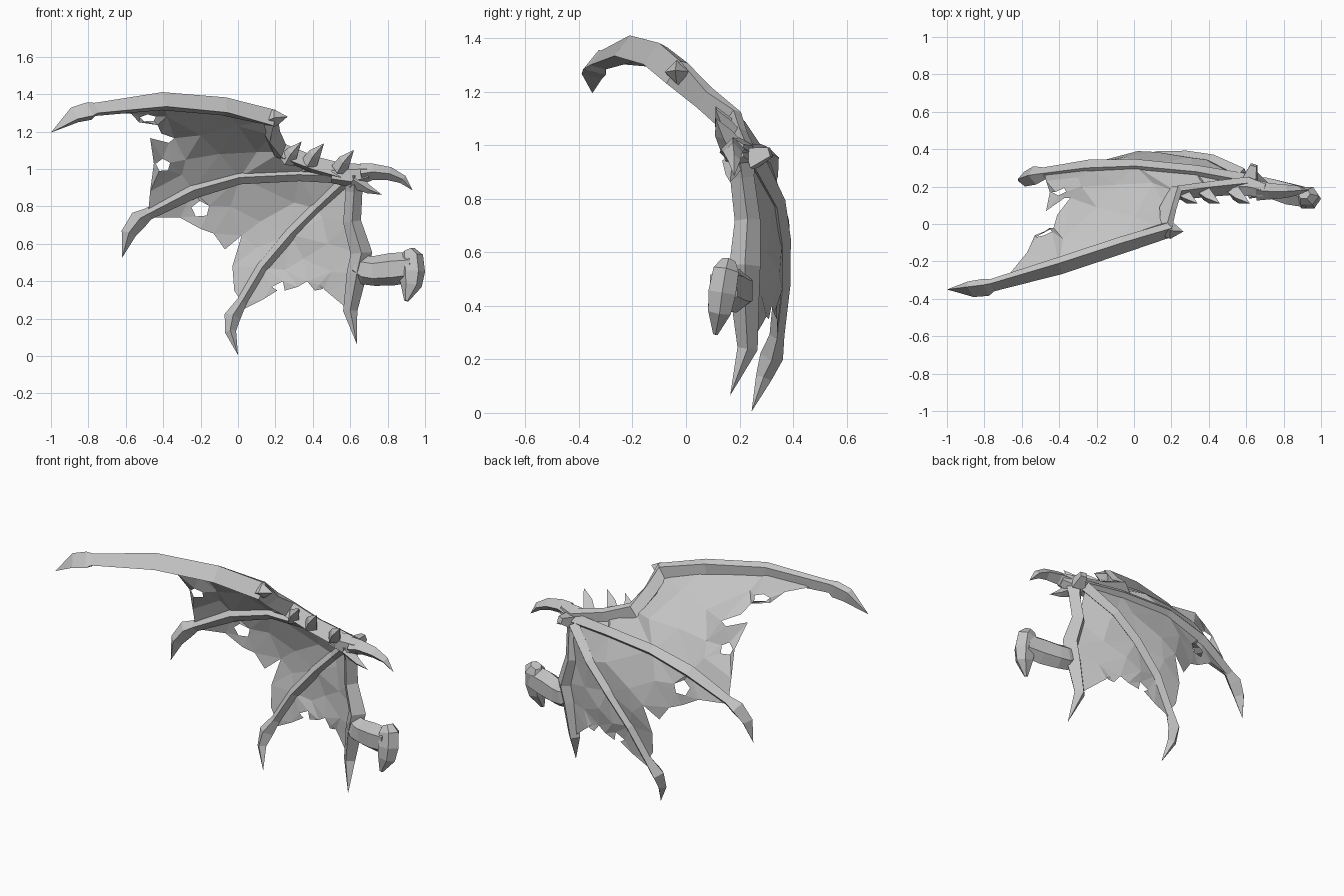
import bpy
import bmesh
import math
from mathutils import Vector
from mathutils.geometry import delaunay_2d_cdt

old = bpy.data.objects.get("Cube")
if old:
    bpy.data.objects.remove(old, do_unlink=True)

grey = bpy.data.materials.new("plain_grey")
grey.use_nodes = True
colour = (0.55, 0.55, 0.55, 1)
grey.diffuse_color = colour
grey.node_tree.nodes["Principled BSDF"].inputs["Base Color"].default_value = colour

DIAMOND = (0, 90, 180, 270)
HEXAGON = (0, 60, 120, 180, 240, 300)
WEDGE = (65, 190, 230, 320)  # broad face tilted up and forward, thin top edge


def finish(bm, name):
    mesh = bpy.data.meshes.new(name)
    bm.to_mesh(mesh)
    bm.free()
    mesh.materials.append(grey)
    obj = bpy.data.objects.new(name, mesh)
    bpy.context.scene.collection.objects.link(obj)
    return obj


def bone(name, sections, depth=1.0, corners=DIAMOND):
    """Faceted tube along sections of (x, y, z, radius); radius 0 makes a tip."""
    bm = bmesh.new()
    points = [Vector(s[:3]) for s in sections]
    sides = len(corners)
    rings = []
    for i, section in enumerate(sections):
        before = points[max(i - 1, 0)]
        after = points[min(i + 1, len(points) - 1)]
        along = (after - before).normalized()
        across = along.cross(Vector((0, 1, 0))).normalized()
        out = along.cross(across)
        ring = []
        for corner in corners:
            a = math.radians(corner)
            offset = across * math.cos(a) + out * math.sin(a) * depth
            ring.append(bm.verts.new(points[i] + offset * section[3]))
        rings.append(ring)
    for low, high in zip(rings, rings[1:]):
        for k in range(sides):
            n = (k + 1) % sides
            bm.faces.new((low[k], low[n], high[n], high[k]))
    bm.faces.new(rings[0])
    bm.faces.new(rings[-1])
    bmesh.ops.remove_doubles(bm, verts=bm.verts, dist=0.0005)
    bmesh.ops.recalc_face_normals(bm, faces=bm.faces)
    return finish(bm, name)


def inside(p, loops):
    """Even-odd test, so loops inside the outline become holes."""
    odd = False
    for loop in loops:
        for a, b in zip(loop, loop[1:] + loop[:1]):
            if (a.y > p.y) != (b.y > p.y):
                if p.x < a.x + (b.x - a.x) * (p.y - a.y) / (b.y - a.y):
                    odd = not odd
    return odd


def membrane(name, outline, folds, holes=()):
    """Triangulated skin between bones; holes are (x, z, width, height)."""
    known = [Vector(p[:3]) for p in outline + folds]
    loops = [[Vector((p[0], p[2])) for p in outline]]
    for x, z, w, h in holes:
        ring = []
        for k in range(5):
            a = math.tau * k / 5 + 0.4
            ring.append(Vector((x + w * math.cos(a), z + h * math.sin(a))))
        loops.append(ring)

    def depth_at(p):
        total = weight = 0
        for q in known:
            d = (Vector((q.x, q.z)) - p).length
            if d < 0.001:
                return q.y
            total += q.y / d ** 3
            weight += 1 / d ** 3
        return total / weight

    flat, edges = [], []
    for loop in loops:
        start, n = len(flat), len(loop)
        flat += loop
        edges += [(start + k, start + (k + 1) % n) for k in range(n)]
    flat += [Vector((p[0], p[2])) for p in folds]
    result = delaunay_2d_cdt(flat, edges, [], 0, 0.0001)
    bm = bmesh.new()
    verts = [bm.verts.new((p.x, depth_at(p), p.y)) for p in result[0]]
    for face in result[2]:
        centre = sum((result[0][i] for i in face), Vector((0, 0))) / len(face)
        if inside(centre, loops):
            bm.faces.new([verts[i] for i in face])
    loose = [v for v in bm.verts if not v.link_faces]
    bmesh.ops.delete(bm, geom=loose, context="VERTS")
    bmesh.ops.recalc_face_normals(bm, faces=bm.faces)
    return finish(bm, name)


# Long fingers, from wrist to claw
upper_finger = [
    (.6, .21, .965, .055), (.4, .19, 1.02, .05), (.23, .17, 1.09, .05),
    (.18, .07, 1.18, .05), (.18, -.03, 1.265, .056), (-.07, -.11, 1.328, .056),
    (-.4, -.22, 1.357, .055), (-.76, -.325, 1.315, .04), (-.79, -.335, 1.305, .055),
    (-.87, -.345, 1.285, .05), (-1, -.35, 1.195, 0)]
middle_finger = [
    (.6, .23, .96, .04), (.33, .28, .97, .035), (.01, .31, .955, .037),
    (-.24, .3, .885, .044), (-.48, .27, .76, .033), (-.53, .26, .73, .05),
    (-.585, .24, .655, .04), (-.62, .23, .525, 0)]
lower_finger = [
    (.58, .26, .94, .04), (.42, .34, .79, .032), (.28, .36, .65, .032),
    (.13, .36, .475, .03), (.02, .34, .29, .028), (-.03, .32, .21, .044),
    (-.04, .29, .13, .03), (0, .245, .005, 0)]
bone("upper_finger", upper_finger, corners=WEDGE)
bone("middle_finger", middle_finger)
bone("lower_finger", lower_finger)
bone("finger_knuckle", [(.16, -.025, 1.26, .04), (.2, -.035, 1.275, .045), (.265, -.04, 1.28, 0)])

# Forearm ending in the elbow spike, then upper arm and shoulder
forearm = [
    (.62, .2, .97, .06), (.62, .21, .88, .045), (.61, .23, .72, .048),
    (.66, .22, .55, .058), (.635, .22, .44, .054), (.6, .23, .24, .038),
    (.635, .165, .065, 0)]
bone("forearm", forearm)
bone("upper_arm", [(.63, .215, .48, .05), (.68, .2, .46, .078), (.73, .19, .455, .08),
                   (.83, .16, .465, .087), (.93, .14, .475, .08)], .75, HEXAGON)
bone("shoulder", [(.91, .16, .565, .035), (.925, .15, .53, .065), (.93, .135, .45, .07),
                  (.925, .125, .38, .058), (.9, .11, .295, .012)], .85, HEXAGON)

# Wrist with thumb claws
bone("wrist", [(.5, .2, .97, .045), (.61, .2, .965, .065), (.7, .18, .98, .045)], .9, HEXAGON)
bone("wrist_knob", [(.62, .24, .95, .055), (.64, .315, .975, .025)])
bone("thumb_claw", [(.66, .18, .975, .055), (.72, .175, .985, .044), (.81, .175, .975, .036),
                    (.88, .18, .945, .024), (.935, .18, .885, 0)])
bone("small_claw", [(.62, .18, .94, .045), (.7, .17, .89, .022), (.77, .165, .862, 0)])

# Row of curved spikes along the upper wrist bone
for x, z in ((.28, 1.06), (.4, 1.05), (.56, 1.015)):
    bone("ridge_spike", [(x - .02, .17, z - .02, .045), (x + .01, .14, z + .03, .034),
                         (x + .06, .11, z + .087, 0)])

# Skin between upper and middle fingers
torn_side = [
    (-.66, -.26, 1.305), (-.57, -.15, 1.295), (-.53, -.06, 1.25), (-.43, -.02, 1.235),
    (-.41, .05, 1.19), (-.34, .14, 1.165), (-.37, .14, 1.14), (-.47, .07, 1.165),
    (-.45, .17, 1.03), (-.47, .23, .88)]
membrane("upper_membrane", upper_finger[:7] + torn_side + middle_finger[4::-1],
         [(.1, .22, 1.09), (-.1, .21, 1.08), (-.28, .2, 1.05), (-.2, .09, 1.18),
          (.35, .24, 1.01), (-.3, .25, .97), (0, .04, 1.23), (-.38, -.08, 1.28)],
         [(-.48, 1.272, .045, .02), (-.4, 1.02, .04, .035)])

# Skin between middle and lower fingers
torn_corner = [
    (-.45, .28, .74), (-.31, .32, .74), (-.2, .33, .68), (-.13, .35, .655),
    (-.07, .36, .57), (.02, .39, .645), (-.03, .37, .48), (-.02, .35, .35)]
membrane("middle_membrane", middle_finger[:5] + torn_corner + lower_finger[4::-1],
         [(.12, .385, .72), (-.04, .36, .8), (.3, .355, .82), (.1, .385, .58)],
         [(-.2, .785, .05, .045)])

# Skin between lower finger and forearm, with ragged hem
ragged_hem = [
    (.03, .34, .25), (.13, .34, .3), (.21, .34, .35), (.18, .34, .37), (.24, .34, .4),
    (.25, .34, .35), (.32, .33, .37), (.37, .32, .4), (.41, .31, .35), (.46, .3, .36),
    (.43, .3, .38), (.48, .29, .34), (.54, .26, .29)]
membrane("lower_membrane", lower_finger[:5] + ragged_hem + forearm[5:1:-1],
         [(.35, .35, .52), (.25, .36, .46), (.48, .3, .6), (.45, .32, .74), (.5, .28, .45)])
